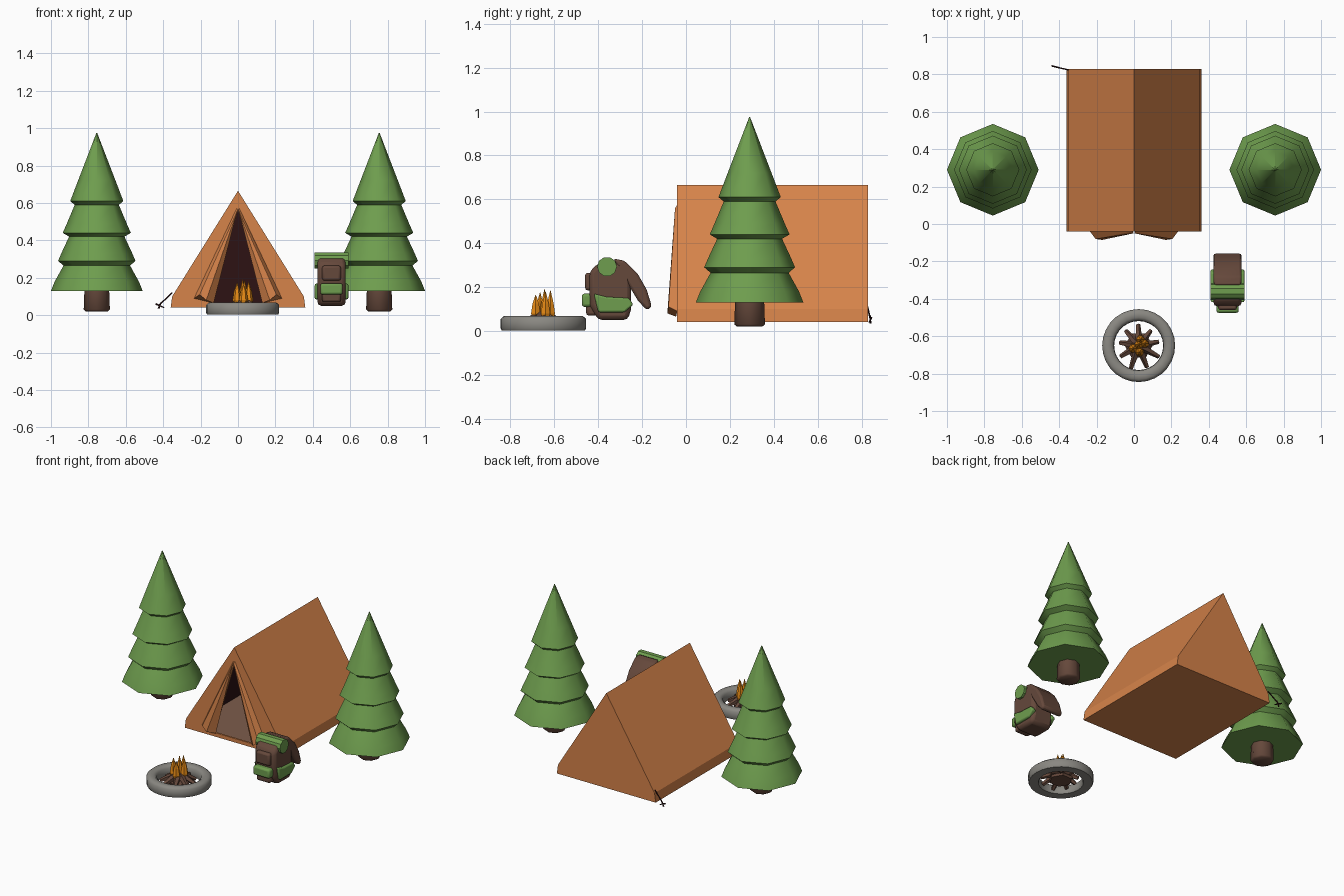
import bpy, bmesh, math, random
from mathutils import Vector

if "Cube" in bpy.data.objects:
    bpy.data.objects.remove(bpy.data.objects["Cube"])

random.seed(4)


def material(name, r, g, b):
    m = bpy.data.materials.new(name)
    m.diffuse_color = [((c / 255 + 0.055) / 1.055) ** 2.4 for c in (r, g, b)] + [1]
    m.use_nodes = True
    m.node_tree.nodes["Principled BSDF"].inputs["Base Color"].default_value = m.diffuse_color
    return m


GREEN = material("leaf green", 110, 157, 78)
BARK = material("brown", 101, 72, 59)
CANVAS = material("orange canvas", 214, 131, 74)
DARK = material("dark interior", 45, 18, 20)
FLOOR = material("tent floor", 125, 92, 75)
STONE = material("grey stone", 138, 136, 130)
FLAME = material("flame orange", 236, 142, 22)


def make(name, verts, faces, mats, rule=None, angle=None, bevel=0):
    me = bpy.data.meshes.new(name)
    me.from_pydata(verts, [], faces)
    for m in mats:
        me.materials.append(m)
    if rule:
        for p in me.polygons:
            p.material_index = rule(p.index)
    else:
        bm = bmesh.new()
        bm.from_mesh(me)
        bmesh.ops.recalc_face_normals(bm, faces=bm.faces)
        bm.to_mesh(me)
        bm.free()
    ob = bpy.data.objects.new(name, me)
    bpy.context.collection.objects.link(ob)
    if bevel:
        mod = ob.modifiers.new("bevel", 'BEVEL')
        mod.width, mod.segments = bevel, 2
    if angle:
        bpy.ops.object.select_all(action='DESELECT')
        bpy.context.view_layer.objects.active = ob
        ob.select_set(True)
        bpy.ops.object.shade_smooth_by_angle(angle=math.radians(angle))
    return ob


def lathe(name, profile, n, centre, mat, angle=None, closed=False):
    """Revolve (radius, z) points; open profiles get end caps."""
    verts = [(centre[0] + r * math.cos(2 * math.pi * i / n),
              centre[1] + r * math.sin(2 * math.pi * i / n), z)
             for r, z in profile for i in range(n)]
    k = len(profile)
    faces = [(a * n + i, a * n + (i + 1) % n,
              (a + 1) % k * n + (i + 1) % n, (a + 1) % k * n + i)
             for a in range(k if closed else k - 1) for i in range(n)]
    if not closed:
        faces += [tuple(range(n))[::-1], tuple(range((k - 1) * n, k * n))]
    return make(name, verts, faces, [mat], angle=angle)


def slab(name, outline, x0, x1, mat, bevel=0.012):
    """Extrude a (y, z) outline along x."""
    n = len(outline)
    verts = [(x, y, z) for x in (x0, x1) for y, z in outline]
    faces = [tuple(range(n)), tuple(range(n, 2 * n))[::-1]]
    faces += [(i, (i + 1) % n, n + (i + 1) % n, n + i) for i in range(n)]
    return make(name, verts, faces, [mat], angle=40, bevel=bevel)


def block(name, x0, x1, y0, y1, z0, z1, mat, bevel=0.012):
    return slab(name, [(y0, z0), (y1, z0), (y1, z1), (y0, z1)], x0, x1, mat, bevel)


def rod(name, a, b, r0, r1, n, mat):
    a, b = Vector(a), Vector(b)
    q = (b - a).to_track_quat('Z', 'Y')
    verts = [p + q @ Vector((r * math.cos(2 * math.pi * i / n), r * math.sin(2 * math.pi * i / n), 0))
             for p, r in ((a, r0), (b, r1)) for i in range(n)]
    faces = [(i, (i + 1) % n, n + (i + 1) % n, n + i) for i in range(n)]
    faces += [tuple(range(n)), tuple(range(n, 2 * n))]
    return make(name, verts, faces, [mat])


# Trees: four stacked tiers on a short trunk
for side, x in (("left", -0.755), ("right", 0.755)):
    lathe(side + "_tree_leaves",
          [(0.06, 0.13), (0.245, 0.13), (0.225, 0.18), (0.178, 0.265), (0.207, 0.29),
           (0.19, 0.33), (0.148, 0.42), (0.182, 0.44), (0.16, 0.49), (0.118, 0.59),
           (0.142, 0.61), (0.10, 0.72), (0.002, 0.975)], 8, (x, 0.29), GREEN, 50)
    lathe(side + "_tree_trunk", [(0.058, 0.02), (0.07, 0.03), (0.066, 0.14)],
          8, (x, 0.29), BARK, 50)

# Tent shell with a triangular doorway
Y0, Y1 = -0.04, 0.83
outer = [(-0.36, 0.04), (0.36, 0.04), (0.352, 0.1), (0, 0.665), (-0.352, 0.1)]
door = [(-0.145, 0.065), (0.145, 0.065), (0, 0.56)]
inner = [(-0.335, 0.055), (0.335, 0.055), (0, 0.635)]
verts = [(x, Y0, z) for x, z in outer] + [(x, Y1, z) for x, z in outer]
verts += [(x, Y0, z) for x, z in door]                                   # 10-12
verts += [(x, y, z) for y in (Y0 + 0.012, Y1 - 0.012) for x, z in inner]  # 13-18
verts += [(x, Y0 + 0.012, z) for x, z in door]                           # 19-21
faces = [(i, i + 5, (i + 1) % 5 + 5, (i + 1) % 5) for i in range(5)]
faces += [(9, 8, 7, 6, 5), (0, 1, 11, 10), (1, 2, 3, 12, 11), (3, 4, 0, 10, 12)]
faces += [(10 + i, 10 + (i + 1) % 3, 19 + (i + 1) % 3, 19 + i) for i in range(3)]
faces += [(13, 14, 17, 16), (14, 15, 18, 17), (15, 13, 16, 18), (16, 17, 18)]
faces += [(13, 19, 20, 14), (14, 20, 21, 15), (15, 21, 19, 13)]
make("tent", verts, faces, [CANVAS, DARK, FLOOR],
     rule=lambda i: 0 if i < 12 else 2 if i == 12 else 1)

# Folded door flaps, one each side
for side, s in (("left", -1), ("right", 1)):
    make(side + "_door_flap",
         [(s * 0.005, -0.04, 0.575), (s * 0.003, -0.05, 0.56),
          (s * 0.13, -0.045, 0.065), (s * 0.17, -0.085, 0.08),
          (s * 0.205, -0.08, 0.11), (s * 0.235, -0.04, 0.09)],
         [(1, 2, 3), (1, 3, 4), (1, 4, 0), (0, 4, 5), (2, 5, 4, 3), (0, 5, 2, 1)], [CANVAS])

# Guy rope and peg at the back left corner
rod("guy_rope", (-0.352, 0.825, 0.12), (-0.42, 0.84, 0.055), 0.004, 0.004, 5, DARK)
rod("tent_peg", (-0.44, 0.845, 0.06), (-0.395, 0.835, 0.04), 0.005, 0.003, 5, DARK)
rod("tent_peg_hook", (-0.425, 0.84, 0.035), (-0.41, 0.84, 0.07), 0.005, 0.003, 5, DARK)

# Campfire: stone ring, logs and flames
FX, FY = 0.025, -0.65
lathe("stone_ring", [(0.135, 0.003), (0.19, 0.003), (0.195, 0.012), (0.195, 0.055), (0.18, 0.068),
                     (0.15, 0.068), (0.133, 0.055), (0.131, 0.012)],
      28, (FX, FY), STONE, 50, closed=True)
for i in range(9):
    a = 2 * math.pi * i / 9 + 0.2
    c, s = math.cos(a), math.sin(a)
    r = random.uniform(0.1, 0.13)
    rod(f"log_{i + 1}", (FX + r * c, FY + r * s, 0.025), (FX + 0.015 * c, FY + 0.015 * s, 0.07),
        0.012, 0.022, 5, BARK)
lathe("ember_bed", [(0.07, 0.015), (0.075, 0.03), (0.03, 0.07)], 6, (FX, FY), BARK)
for i, (x, y, h) in enumerate([(0, 0.005, 0.19), (-0.03, -0.015, 0.175), (0.032, 0.01, 0.18),
                               (0.005, -0.035, 0.165), (0.01, 0.032, 0.185)]):
    lathe(f"flame_{i + 1}", [(0.018, 0.06), (0.024, 0.08), (0.017, 0.125), (0.001, h)],
          6, (FX + x, FY + y), FLAME)

# Backpack: body, back panel, pockets and bedroll
slab("backpack_body", [(-0.40, 0.05), (-0.265, 0.05), (-0.25, 0.1), (-0.25, 0.28), (-0.29, 0.315),
                       (-0.40, 0.31), (-0.44, 0.27), (-0.44, 0.12)], 0.425, 0.575, BARK, 0.02)
slab("backpack_straps", [(-0.33, 0.33), (-0.28, 0.32), (-0.22, 0.26), (-0.18, 0.19), (-0.155, 0.11),
                         (-0.18, 0.095), (-0.22, 0.14), (-0.25, 0.19), (-0.30, 0.27)],
     0.425, 0.575, BARK)
block("front_flap", 0.45, 0.55, -0.46, -0.42, 0.185, 0.265, BARK)
block("front_pocket_base", 0.45, 0.55, -0.455, -0.4, 0.07, 0.12, BARK)
block("front_pocket", 0.44, 0.56, -0.475, -0.42, 0.11, 0.17, GREEN)
for side, x in (("left", 0.41), ("right", 0.56)):
    slab(side + "_side_pocket", [(-0.40, 0.085), (-0.28, 0.085), (-0.24, 0.12), (-0.26, 0.15),
                                 (-0.36, 0.155), (-0.42, 0.17)], x, x + 0.03, GREEN, 0.008)
rod("bedroll", (0.41, -0.36, 0.293), (0.59, -0.36, 0.293), 0.045, 0.045, 10, GREEN)
